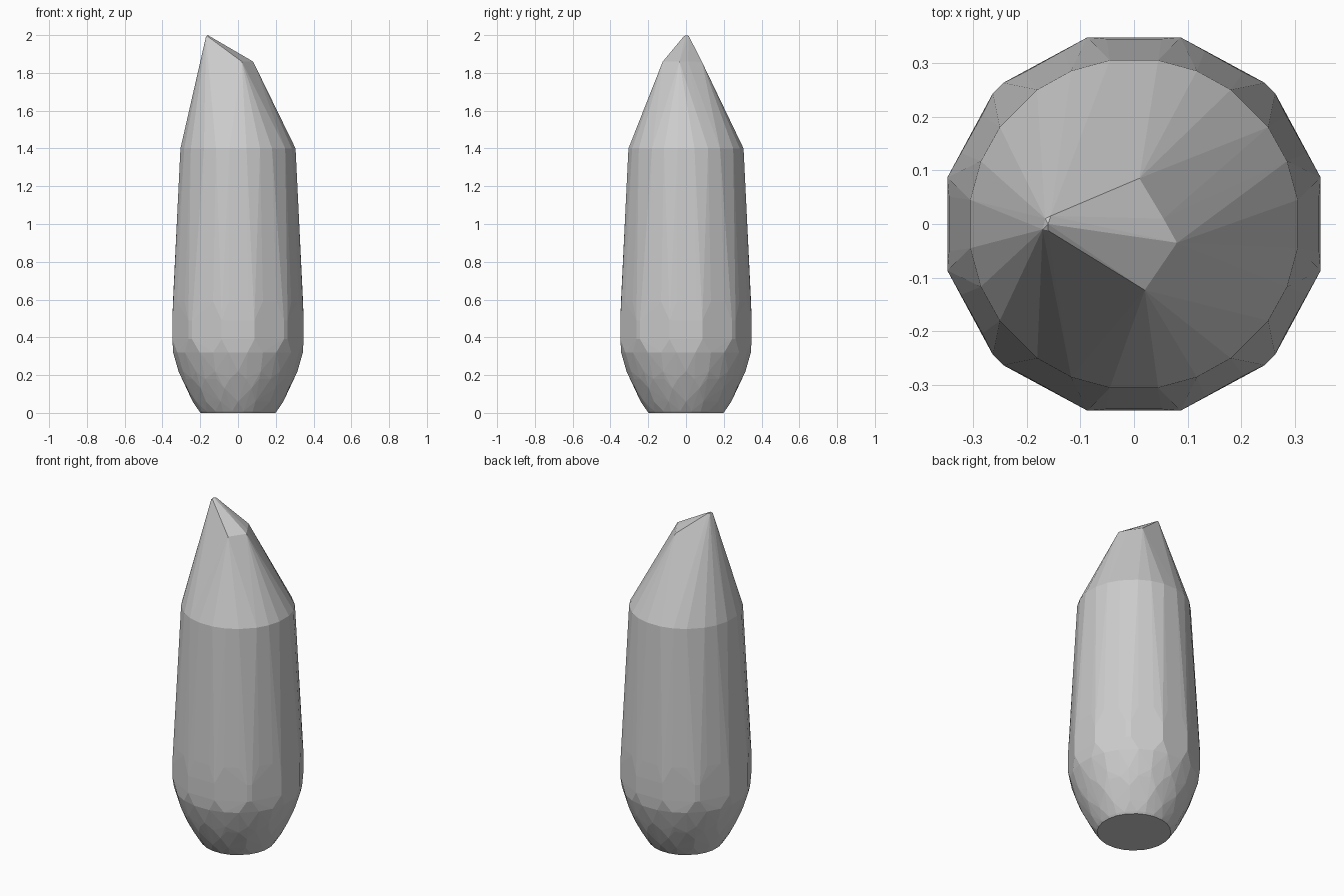
import bpy, bmesh
from math import radians, cos, sin

if "Cube" in bpy.data.objects:
    bpy.data.objects.remove(bpy.data.objects["Cube"])

# Angles of one quadrant, repeated four times round the axis
FINE = (8.4, 22.3, 35.8, 54.2, 67.7, 81.6)
WIDE = (14, 42.8, 47.2, 76)
EVEN12 = (15, 45, 75)
EVEN16 = (0, 22.5, 45, 67.5)

bm = bmesh.new()


def ring(radius, z, quadrant):
    for q in range(4):
        for a in quadrant:
            t = radians(a + 90 * q)
            bm.verts.new((radius * cos(t), radius * sin(t), z))


# Foot and rounded lower end
ring(0.200, 0.00, FINE)
ring(0.208, 0.01, FINE)
ring(0.240, 0.06, EVEN16)
ring(0.278, 0.13, EVEN12)
ring(0.298, 0.18, FINE)
ring(0.315, 0.22, EVEN16)
ring(0.347, 0.32, FINE)

# Widest faceted band
ring(0.358, 0.39, WIDE)
ring(0.358, 0.49, WIDE)
ring(0.348, 0.59, FINE)

# Shoulder where the long sides end
ring(0.308, 1.40, FINE)

# Off-centre point and sloping cut face
for co in ((-0.17, -0.01, 1.99), (-0.165, 0.01, 1.995), (-0.155, 0.015, 1.995),
           (-0.16, 0.0, 2.0), (-0.16, -0.012, 1.993),
           (0.01, 0.085, 1.857), (0.055, 0.01, 1.862),
           (0.08, -0.035, 1.86), (0.02, -0.123, 1.86)):
    bm.verts.new(co)

# Skin the points as a faceted solid
res = bmesh.ops.convex_hull(bm, input=bm.verts[:])
junk = {g for g in res["geom_interior"] + res["geom_unused"]
        if isinstance(g, bmesh.types.BMVert)}
bmesh.ops.delete(bm, geom=list(junk), context='VERTS')
bmesh.ops.dissolve_limit(bm, angle_limit=radians(0.5),
                         verts=bm.verts[:], edges=bm.edges[:])
bmesh.ops.recalc_face_normals(bm, faces=bm.faces[:])

mesh = bpy.data.meshes.new("pointed_stone")
bm.to_mesh(mesh)
bm.free()
obj = bpy.data.objects.new("pointed_stone", mesh)
bpy.context.collection.objects.link(obj)
